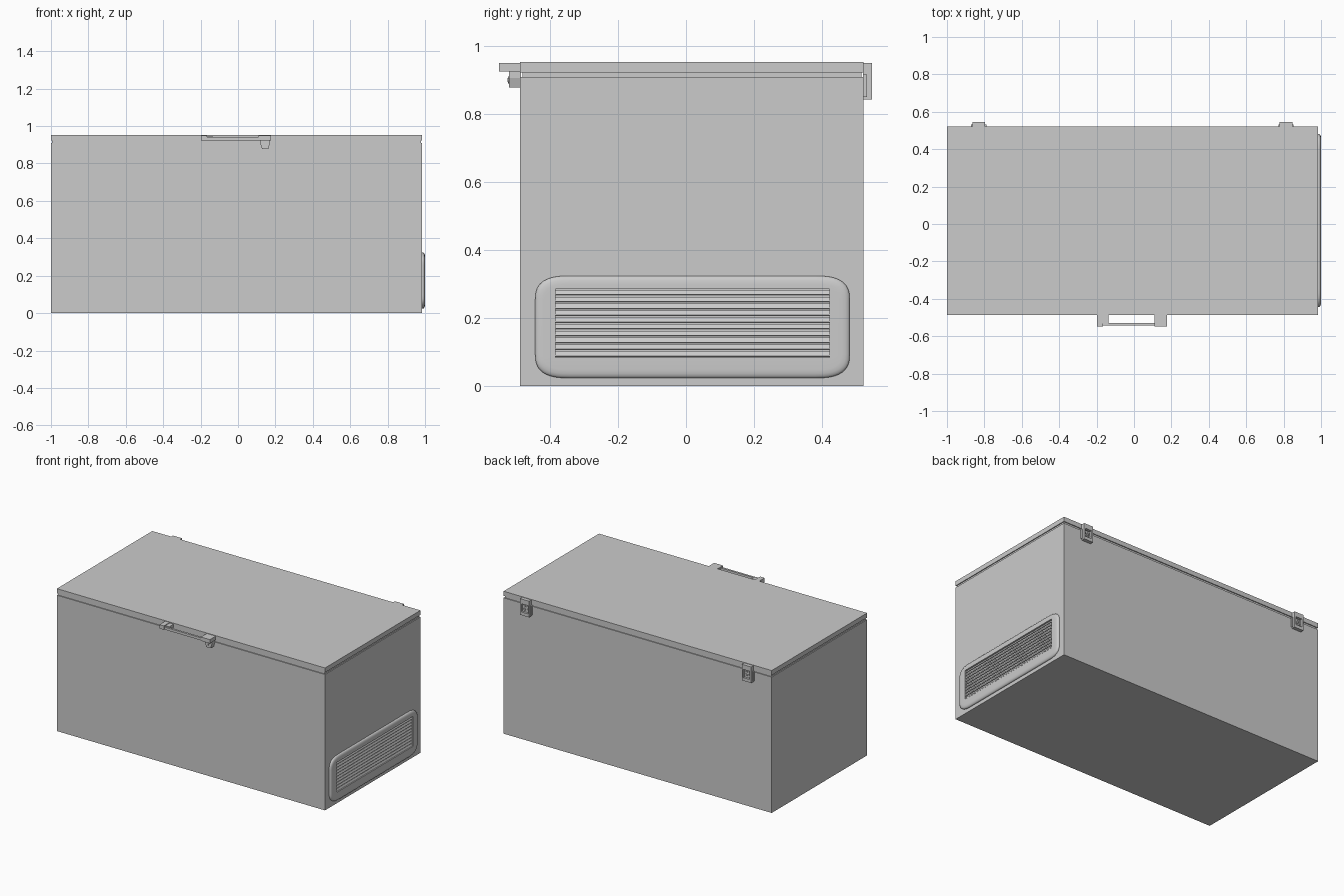
import bpy, bmesh, math
from mathutils import Matrix, Vector

if "Cube" in bpy.data.objects:
    bpy.data.objects.remove(bpy.data.objects["Cube"])


def material(name, rgb):
    m = bpy.data.materials.new(name)
    m.diffuse_color = (*rgb, 1)
    m.use_nodes = True
    m.node_tree.nodes["Principled BSDF"].inputs["Base Color"].default_value = m.diffuse_color
    return m


GREY = material("light_grey", (0.6, 0.6, 0.6))


def finish(name, bm, smooth=False):
    bmesh.ops.recalc_face_normals(bm, faces=bm.faces)
    me = bpy.data.meshes.new(name)
    bm.to_mesh(me)
    bm.free()
    ob = bpy.data.objects.new(name, me)
    bpy.context.collection.objects.link(ob)
    me.materials.append(GREY)
    if smooth:
        bpy.ops.object.select_all(action='DESELECT')
        ob.select_set(True)
        bpy.context.view_layer.objects.active = ob
        bpy.ops.object.shade_smooth_by_angle(angle=math.radians(35))
    return ob


def add_box(bm, x0, x1, y0, y1, z0, z1):
    mat = Matrix.Translation(((x0 + x1) / 2, (y0 + y1) / 2, (z0 + z1) / 2))
    mat = mat @ Matrix.Diagonal((x1 - x0, y1 - y0, z1 - z0, 1))
    return bmesh.ops.create_cube(bm, size=1, matrix=mat)["verts"]


def boxes(name, *specs):
    bm = bmesh.new()
    for s in specs:
        add_box(bm, *s)
    return finish(name, bm)


def add_disc(bm, x, y, z, r, depth, sides=16):
    # Short cylinder whose axis runs along y
    mat = Matrix.Translation((x, y, z)) @ Matrix.Rotation(math.pi / 2, 4, 'X')
    bmesh.ops.create_cone(bm, cap_ends=True, segments=sides, radius1=r,
                          radius2=r, depth=depth, matrix=mat)


X0, X1, Y0, Y1 = -1.0, 0.985, -0.487, 0.522

# Cabinet, recessed seal and lid
boxes("cabinet", (X0, X1, Y0, Y1, 0, 0.909))
boxes("lid_seal", (X0 + .006, X1 - .006, Y0 + .006, Y1 - .006, 0.905, 0.925))
boxes("lid", (X0, X1, Y0, Y1, 0.922, 0.953))

# Handle: two mounting blocks joined by a slim grip
boxes("handle_mounts",
      (-0.198, -0.165, -0.548, Y0 + .002, 0.924, 0.950),
      (-0.165, -0.136, -0.532, Y0 + .002, 0.924, 0.946),
      (0.110, 0.176, -0.549, Y0 + .002, 0.924, 0.950))
boxes("handle_grip", (-0.17, 0.115, -0.543, -0.529, 0.924, 0.941))

# Tapered latch below the right mount, with a round lock
bm = bmesh.new()
for v in add_box(bm, 0.12, 0.17, -0.520, Y0 + .002, 0.905, 0.925):
    pass
for v in add_box(bm, 0.12, 0.17, -0.520, Y0 + .002, 0.877, 0.905):
    if v.co.z < 0.89:
        v.co.x = 0.145 + (v.co.x - 0.145) * 0.65
finish("latch", bm)
bm = bmesh.new()
add_disc(bm, 0.145, -0.520, 0.900, 0.010, 0.006)
add_box(bm, 0.1435, 0.1465, -0.5245, -0.522, 0.894, 0.906)
finish("lock", bm, True)

# Hinges: framed plates with four slotted screws in the recess
for side, cx in (("left", -0.83), ("right", 0.813)):
    y = Y1 - 0.002
    boxes(side + "_hinge",
          (cx - .041, cx + .041, y, 0.532, 0.850, 0.915),
          (cx - .034, cx - .024, y, 0.546, 0.842, 0.950),
          (cx + .024, cx + .034, y, 0.546, 0.842, 0.950),
          (cx - .024, cx + .024, y, 0.546, 0.842, 0.863),
          (cx - .024, cx + .024, y, 0.546, 0.918, 0.950))
    bm = bmesh.new()
    for dx in (-.011, .011):
        for z in (0.879, 0.902):
            add_disc(bm, cx + dx, 0.534, z, 0.009, 0.008, 12)
            add_box(bm, cx + dx - .006, cx + dx + .006, 0.537, 0.5395,
                    z - .0015, z + .0015)
    finish(side + "_hinge_screws", bm)

# Vent surround: soft rounded frame around a rectangular opening
CY, CZ, HY, HZ = 0.019, 0.174, 0.462, 0.150
OY, OZ, OCZ = 0.4025, 0.1, 0.185
corners = ((1, 1), (-1, 1), (-1, -1), (1, -1))
STEPS = 10


def rounded_ring(inset, x):
    pts = []
    ry, rz = 0.10 - inset, 0.07 - inset
    for k, (sy, sz) in enumerate(corners):
        for i in range(STEPS + 1):
            t = i / STEPS if k % 2 == 0 else 1 - i / STEPS
            a = t * math.pi / 2
            c, s = max(math.cos(a), 0) ** 0.75, max(math.sin(a), 0) ** 0.75
            pts.append(Vector((x, CY + sy * (HY - inset - ry + ry * c),
                               CZ + sz * (HZ - inset - rz + rz * s))))
    return pts


def opening_ring(x):
    return [Vector((x, CY + sy * OY, OCZ + sz * OZ))
            for sy, sz in corners for i in range(STEPS + 1)]


rings = [rounded_ring(d, x) for d, x in
         ((0, 0.984), (0, 0.990), (.002, .9935), (.006, .9965),
          (.013, .999), (.024, 1.0))]
rings += [opening_ring(1.0), opening_ring(0.9845)]
bm = bmesh.new()
rows = [[bm.verts.new(p) for p in ring] for ring in rings]
n = len(rows[0])
for a, b in zip(rows, rows[1:]):
    for i in range(n):
        j = (i + 1) % n
        bm.faces.new((a[i], a[j], b[j], b[i]))
bmesh.ops.remove_doubles(bm, verts=bm.verts, dist=1e-5)
finish("vent_surround", bm, True)

# Vent louvres: ten tilted slats
bm = bmesh.new()
for i in range(10):
    z = OCZ - OZ + 0.02 * (i + 0.5)
    vs = add_box(bm, -.002, .002, CY - OY, CY + OY, -.0075, .0075)
    bmesh.ops.transform(bm, verts=vs, matrix=Matrix.Translation((0.992, 0, z))
                        @ Matrix.Rotation(math.radians(-22), 4, 'Y'))
finish("vent_louvres", bm)
